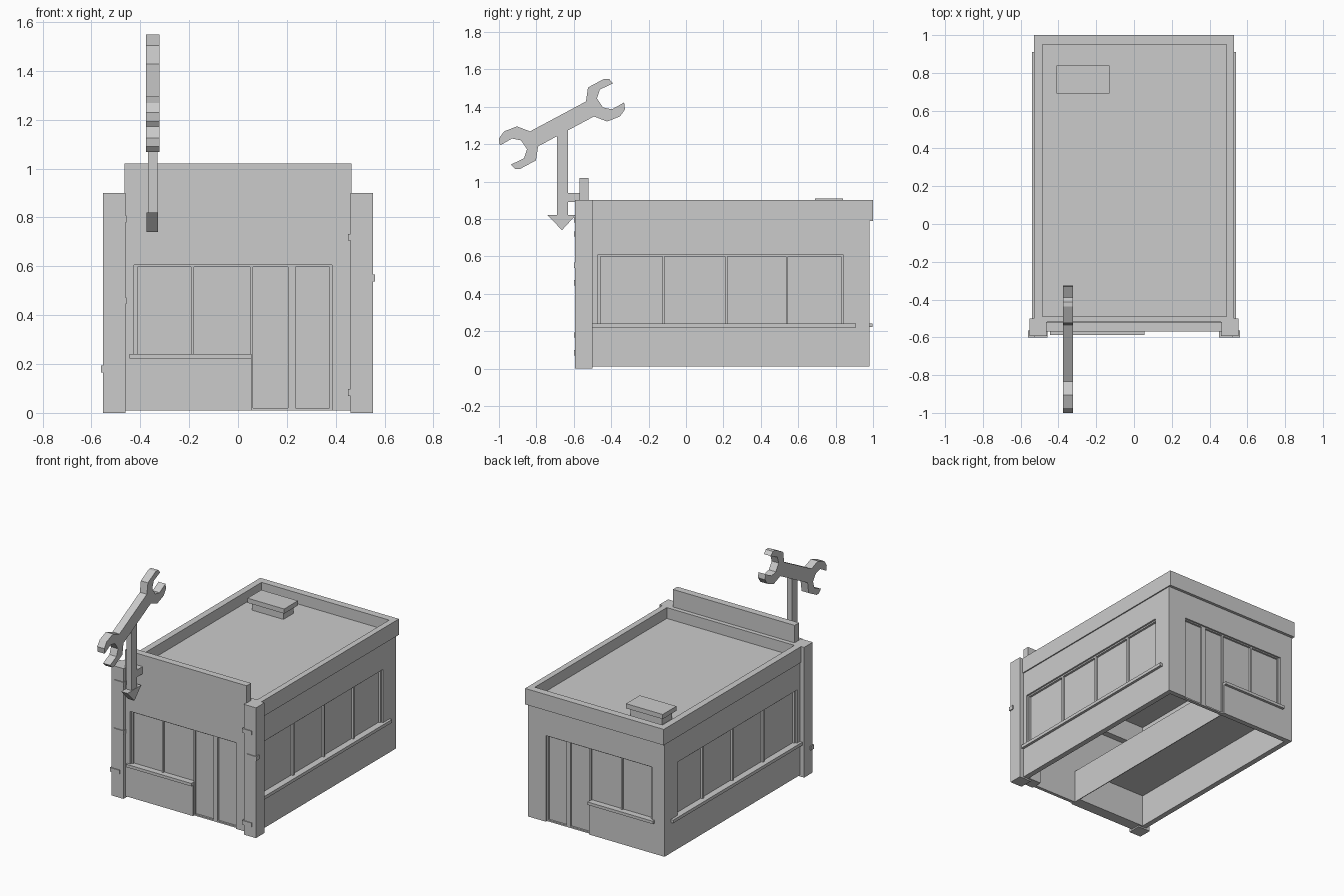
import bpy, bmesh

if "Cube" in bpy.data.objects:
    bpy.data.objects.remove(bpy.data.objects["Cube"])


def box(name, x, y, z):
    bm = bmesh.new()
    bmesh.ops.create_cube(bm, size=1)
    for v in bm.verts:
        for i, (lo, hi) in enumerate((x, y, z)):
            v.co[i] = lo + (v.co[i] + 0.5) * (hi - lo)
    me = bpy.data.meshes.new(name)
    bm.to_mesh(me)
    bm.free()
    ob = bpy.data.objects.new(name, me)
    bpy.context.collection.objects.link(ob)
    return ob


def plate(name, pts, x0, x1):
    """Extrude a (y, z) profile along x."""
    bm = bmesh.new()
    f = bm.faces.new([bm.verts.new((x0, y, z)) for y, z in pts])
    r = bmesh.ops.extrude_face_region(bm, geom=[f])
    for v in r["geom"]:
        if isinstance(v, bmesh.types.BMVert):
            v.co.x = x1
    bmesh.ops.recalc_face_normals(bm, faces=bm.faces)
    me = bpy.data.meshes.new(name)
    bm.to_mesh(me)
    bm.free()
    ob = bpy.data.objects.new(name, me)
    bpy.context.collection.objects.link(ob)
    return ob


def cut(ob, *boxes):
    """Subtract boxes and bake the result."""
    cutters = []
    for b in boxes:
        c = box("cutter", *b)
        c.hide_render = True
        m = ob.modifiers.new("cut", 'BOOLEAN')
        m.operation, m.solver, m.object = 'DIFFERENCE', 'EXACT', c
        cutters.append(c)
    bpy.context.view_layer.update()
    dg = bpy.context.evaluated_depsgraph_get()
    me = bpy.data.meshes.new_from_object(ob.evaluated_get(dg))
    ob.modifiers.clear()
    ob.data = me
    for c in cutters:
        bpy.data.objects.remove(c)


# Walls: hollow below, with window and door openings
window = ((-0.425, 0.385), (-2, 2), (0.24, 0.605))
door = ((0.055, 0.385), (-2, 2), (-0.1, 0.3))
side_window = ((-2, 2), (-0.47, 0.84), (0.24, 0.61))
walls = box("walls", (-0.522, 0.522), (-0.525, 0.98), (0.01, 0.80))
cut(walls, ((-0.485, 0.485), (-0.49, 0.945), (-0.1, 0.75)), window, door, side_window)

# Front facade
facade = box("facade", (-0.465, 0.465), (-0.57, -0.522), (0.01, 1.02))
cut(facade, window, door)

# Roof parapet with sunken roof
parapet = box("roof_parapet", (-0.53, 0.53), (-0.52, 1.0), (0.79, 0.90))
cut(parapet, ((-0.485, 0.49), (-0.49, 0.95), (0.825, 1.5)))

# Roof vent
box("vent_base", (-0.39, -0.15), (0.71, 0.82), (0.82, 0.88))
box("vent_cap", (-0.41, -0.13), (0.69, 0.84), (0.878, 0.91))

# Inner low floor and corridor side
box("inner_floor", (-0.485, 0.055), (-0.49, 0.945), (0.235, 0.24))
box("inner_partition", (0.05, 0.055), (-0.52, 0.945), (0.01, 0.24))

# Glass, frames, doors and sills, front and back
for side, face, out in (("front", -0.57, -1), ("back", 0.98, 1)):
    def span(a, b):
        return tuple(sorted((face + out * a, face + out * b)))
    glass, bar = span(-0.035, -0.025), span(-0.035, -0.012)
    box(side + "_glass", (-0.425, 0.055), glass, (0.24, 0.605))
    box(side + "_doors", (0.055, 0.385), glass, (0.01, 0.605))
    for x0, x1 in ((-0.425, -0.412), (-0.192, -0.18)):
        box(side + "_mullion", (x0, x1), bar, (0.24, 0.605))
    for x0, x1 in ((0.05, 0.062), (0.205, 0.235), (0.375, 0.385)):
        box(side + "_door_post", (x0, x1), bar, (0.01, 0.605))
    box(side + "_top_frame", (-0.425, 0.385), bar, (0.597, 0.605))
    box(side + "_threshold", (0.055, 0.385), bar, (0.01, 0.02))
    box(side + "_sill", (-0.445, 0.055), span(-0.035, 0.018), (0.222, 0.242))

# Side glass, frames and sills
for side, s in (("left", -1), ("right", 1)):
    def sx(a, b):
        return tuple(sorted((s * a, s * b)))
    box(side + "_glass", sx(0.487, 0.495), (-0.47, 0.84), (0.24, 0.61))
    for y in (-0.464, -0.12, 0.215, 0.54, 0.834):
        box(side + "_mullion", sx(0.487, 0.51), (y - 0.006, y + 0.006), (0.24, 0.61))
    box(side + "_top_frame", sx(0.487, 0.51), (-0.47, 0.84), (0.6, 0.61))
    box(side + "_sill", sx(0.487, 0.54), (-0.5, 0.91), (0.22, 0.242))
    # Corner pillar
    box(side + "_pillar", sx(0.46, 0.553), (-0.594, -0.5), (0, 0.90))

# Bricks standing out of the pillars
for x, z in ((-0.53, 0.78), (-0.53, 0.445), (-0.56, 0.165),
             (0.45, 0.705), (0.487, 0.538), (0.45, 0.07)):
    box("brick", (x, x + 0.073), (-0.6, -0.565), (z, z + 0.028))

# Wrench sign: half outline, repeated by half a turn
half = [(.128, .12), (.139, .195), (.225, .241), (.251, .241), (.273, .217),
        (.203, .184), (.187, .136), (.219, .088), (.267, .078), (.332, .115),
        (.337, .078), (.31, .04), (.241, .013), (.171, .04)]
cy, cz = -0.663, 1.308
outline = [(cy + s * y, cz + s * z) for s in (1, -1) for y, z in half]
plate("wrench_sign", outline, -0.376, -0.322)

# Sign pole, arrow and bracket
box("sign_pole", (-0.369, -0.33), (-0.69, -0.632), (0.81, 1.29))
plate("sign_arrow", [(-0.74, 0.82), (-0.59, 0.82), (-0.663, 0.74)], -0.375, -0.327)
box("sign_bracket", (-0.369, -0.33), (-0.64, -0.56), (0.89, 0.94))
